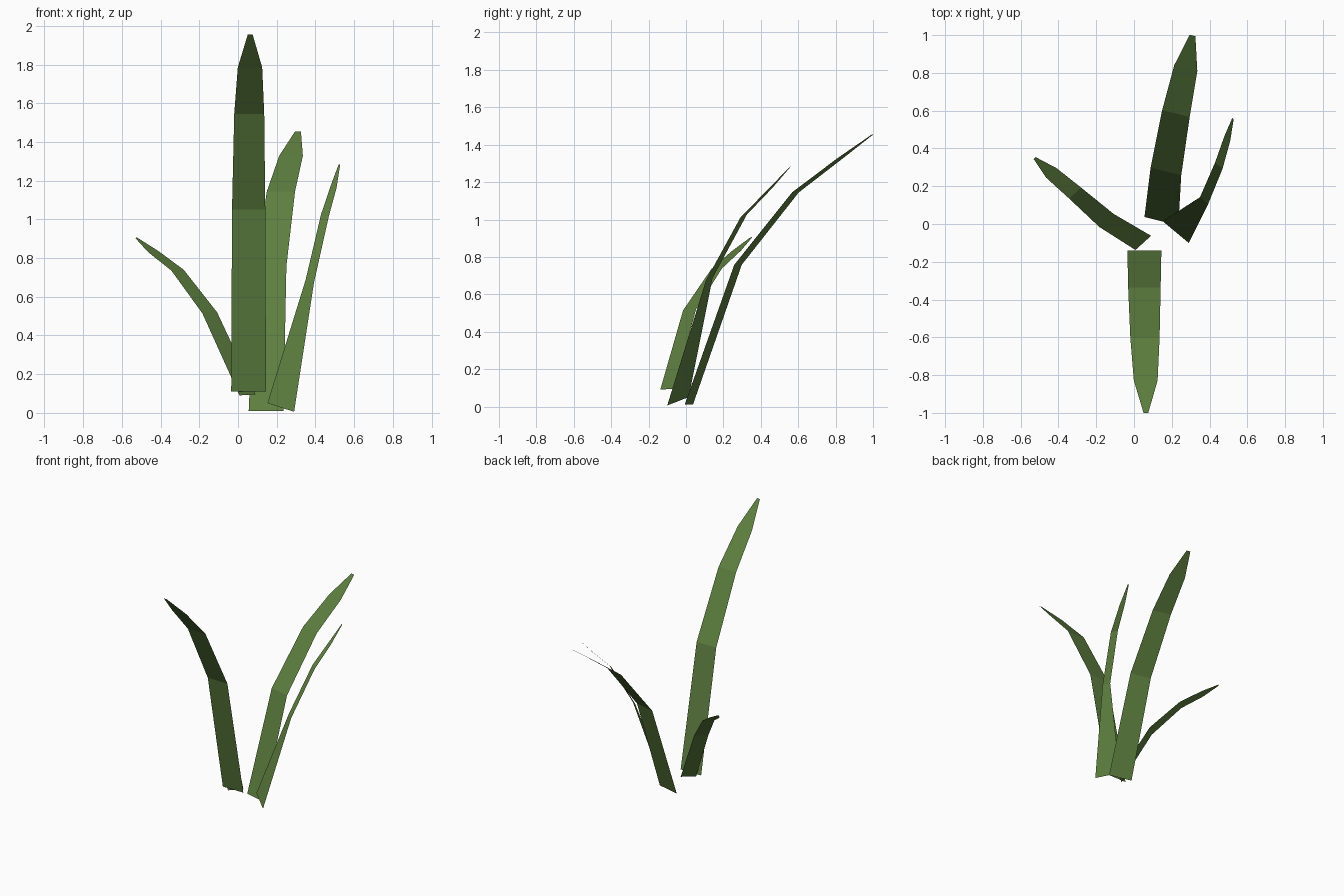
import bpy
from mathutils import Vector

green = bpy.data.materials.new("leaf_green")
green.diffuse_color = (0.11, 0.21, 0.05, 1)


def blade(name, across, spine):
    """Flat leaf strip: spine rows are (x, y, z, width), across is the width direction."""
    side = Vector(across).normalized()
    verts = []
    for x, y, z, w in spine:
        c = Vector((x, y, z))
        verts += [c - side * w / 2, c + side * w / 2]
    faces = [(2 * i, 2 * i + 1, 2 * i + 3, 2 * i + 2) for i in range(len(spine) - 1)]
    mesh = bpy.data.meshes.new(name)
    mesh.from_pydata(verts, [], faces)
    mesh.materials.append(green)
    obj = bpy.data.objects.new(name, mesh)
    bpy.context.collection.objects.link(obj)
    return obj


# Tall blade arching to the front (upper side faces back and up)
blade("front_blade", (-1, 0, 0), [
    (.055, -.14, .11, .18), (.055, -.335, 1.05, .172), (.058, -.602, 1.545, .155),
    (.062, -.828, 1.785, .126), (.063, -1, 1.955, .025)])

# Short blade arching to the left
blade("left_blade", (.74, .67, .05), [
    (.049, -.10, .093, .112), (-.146, .019, .517, .103), (-.312, .164, .737, .086),
    (-.437, .27, .833, .075), (-.526, .349, .905, .015)])

# Wide blade arching to the back
blade("back_blade", (.97, -.24, 0), [
    (.145, .015, .01, .185), (.169, .278, .758, .167), (.222, .585, 1.145, .15),
    (.274, .825, 1.328, .126), (.31, .998, 1.455, .031)])

# Narrow blade leaning back and right, broad at its foot
blade("right_blade", (.745, -.62, -.243), [
    (.221, -.043, .028, .185), (.371, .124, .68, .058), (.449, .309, 1.02, .053),
    (.494, .453, 1.168, .041), (.524, .558, 1.283, .01)])
